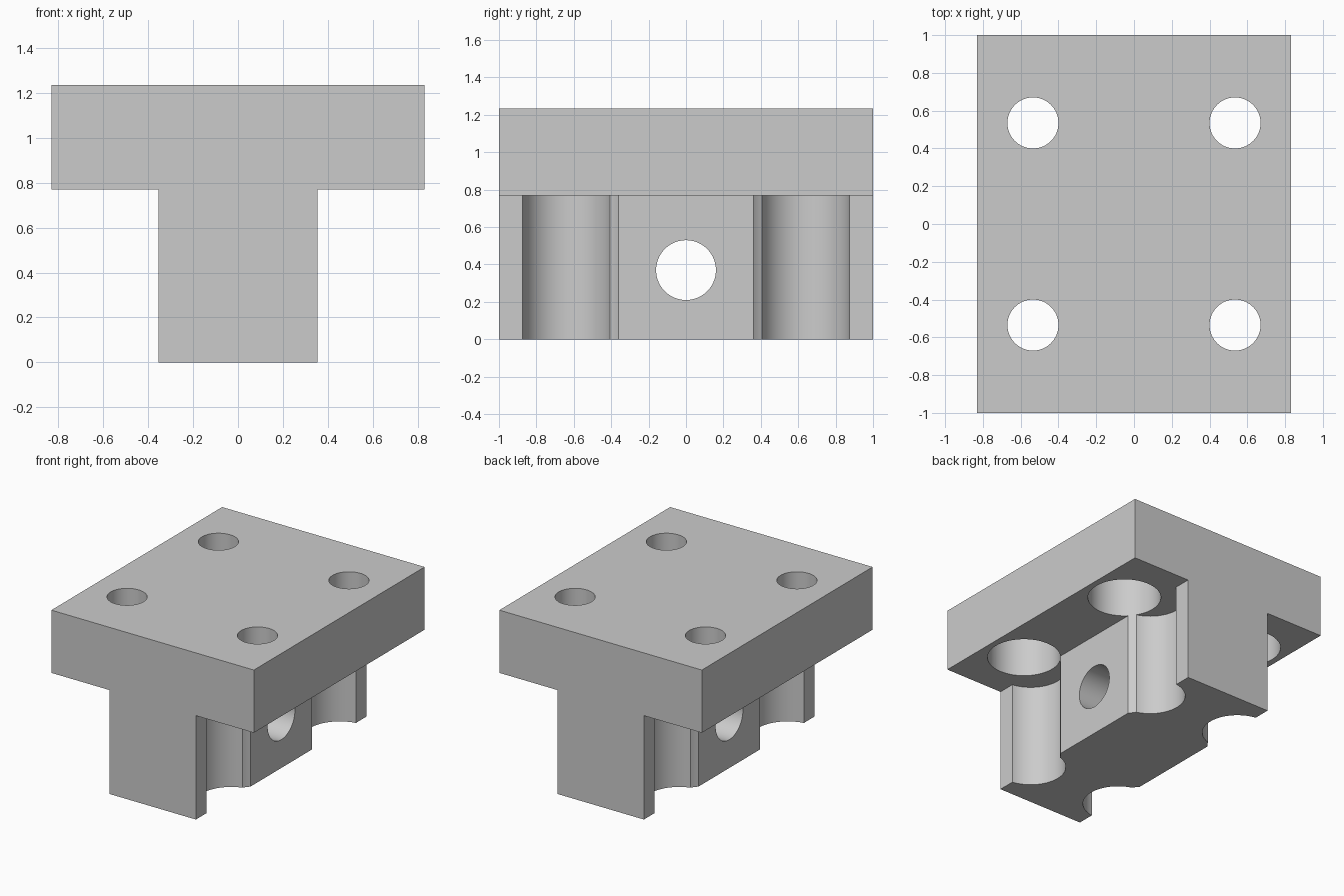
import bpy
import bmesh
from math import radians
from mathutils import Matrix, Vector

cube = bpy.data.objects.get("Cube")
if cube:
    bpy.data.objects.remove(cube, do_unlink=True)

PLATE_X, WEB_X, HALF_Y = 0.83, 0.355, 1.0
SHOULDER_Z, TOP_Z = 0.77, 1.235
BOLT = 0.535            # bolt axis offset in x and y
SEAT_Z = 1.07           # bolt head seat inside the plate

grey = bpy.data.materials.new("plain grey")
grey.use_nodes = True
colour = (0.6, 0.6, 0.6, 1)
grey.diffuse_color = colour
grey.node_tree.nodes["Principled BSDF"].inputs["Base Color"].default_value = colour


def prism(name, outline, direction):
    """Extrude a closed flat outline into a solid object."""
    bm = bmesh.new()
    face = bm.faces.new([bm.verts.new(p) for p in outline])
    extruded = bmesh.ops.extrude_face_region(bm, geom=[face])["geom"]
    moved = [v for v in extruded if isinstance(v, bmesh.types.BMVert)]
    bmesh.ops.translate(bm, verts=moved, vec=direction)
    bmesh.ops.recalc_face_normals(bm, faces=bm.faces)
    mesh = bpy.data.meshes.new(name)
    bm.to_mesh(mesh)
    bm.free()
    mesh.materials.append(grey)
    obj = bpy.data.objects.new(name, mesh)
    bpy.context.collection.objects.link(obj)
    return obj


def cylinder(name, x, y, radius, bottom, top):
    """Upright cylinder between two heights."""
    ring = [Matrix.Rotation(radians(a), 3, "Z") @ Vector((radius, 0, 0))
            + Vector((x, y, bottom)) for a in range(0, 360, 5)]
    return prism(name, ring, (0, 0, top - bottom))


def cut(body, cutter):
    """Subtract a cutter from the body, then discard it."""
    cutter.hide_render = True
    mod = body.modifiers.new("cut", "BOOLEAN")
    mod.operation = "DIFFERENCE"
    mod.solver = "EXACT"
    mod.object = cutter
    bpy.context.view_layer.objects.active = body
    bpy.ops.object.modifier_apply(modifier=mod.name)
    bpy.data.objects.remove(cutter, do_unlink=True)


# T-shaped block
half = [(WEB_X, 0), (WEB_X, SHOULDER_Z), (PLATE_X, SHOULDER_Z), (PLATE_X, TOP_Z)]
profile = half + [(-x, z) for x, z in reversed(half)]
block = prism("mounting_block", [(x, -HALF_Y, z) for x, z in profile],
              (0, 2 * HALF_Y, 0))

# Side grooves, bolt head counterbores and bolt holes
for sx in (-1, 1):
    for sy in (-1, 1):
        cut(block, cylinder("groove_cutter", sx * 0.39, sy * 0.636, 0.24, -0.1, SHOULDER_Z))
        cut(block, cylinder("counterbore_cutter", sx * BOLT, sy * BOLT, 0.25, -0.1, SEAT_Z))
        cut(block, cylinder("bolt_hole_cutter", sx * BOLT, sy * BOLT, 0.135, 0.9, 1.4))

# Cross hole through the web
cross = cylinder("cross_hole_cutter", 0, 0, 0.16, -0.6, 0.6)
cross.data.transform(Matrix.Translation((0, 0, 0.37)) @ Matrix.Rotation(radians(90), 4, "Y"))
cut(block, cross)

# Smooth bores with crisp edges
bpy.ops.object.select_all(action="DESELECT")
block.select_set(True)
bpy.context.view_layer.objects.active = block
bpy.ops.object.shade_smooth_by_angle(angle=radians(20))
